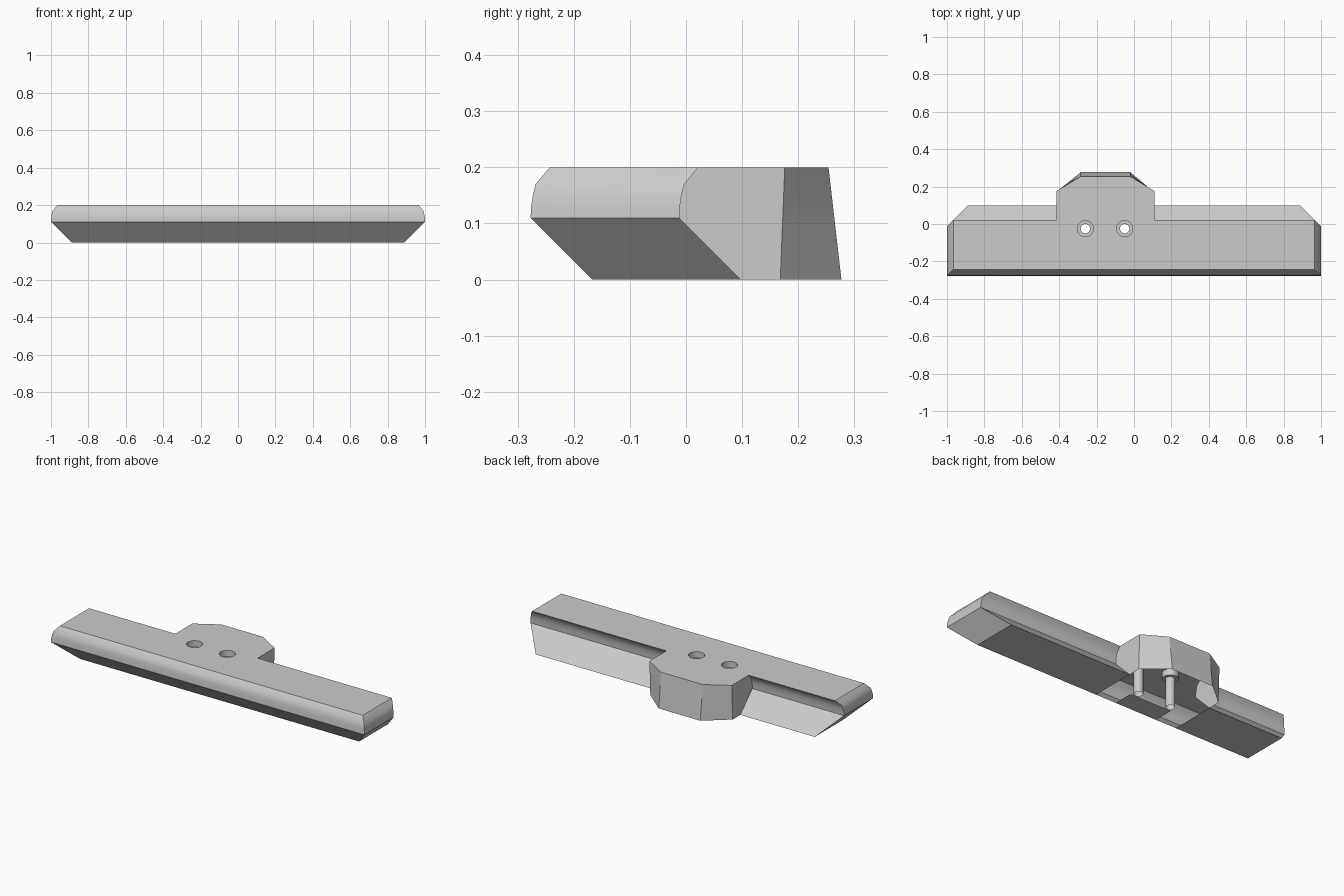
import bpy, bmesh, math

cube = bpy.data.objects.get("Cube")
if cube:
    bpy.data.objects.remove(cube, do_unlink=True)

# Single grey material
grey = bpy.data.materials.new("plain grey")
grey.use_nodes = True
colour = (0.6, 0.6, 0.6, 1)
grey.diffuse_color = colour
grey.node_tree.nodes["Principled BSDF"].inputs["Base Color"].default_value = colour

TOP = 0.2
# Height and inward offset of the edge profile
PROFILE = [(0, 0.11), (0.11, 0), (0.13, 0.001), (0.15, 0.004), (0.17, 0.009), (TOP, 0.034)]
BLOCK_L, BLOCK_R = 0.11, -0.415      # block sides
FLAT_L, FLAT_R = -0.02, -0.285       # flat part of the block's back
HOLES = [(-0.05, -0.025), (-0.26, -0.025)]


def outline(z, o):
    """Bar with a chamfered block at the back, at one height."""
    end, front, back = 1 - o, -0.277 + o, -0.012 + o
    corner = 0.168 + 0.04 * z
    rear = 0.277 - 0.115 * z
    points = [(-end, front), (BLOCK_R, front), (FLAT_R, front), (FLAT_L, front),
              (BLOCK_L, front), (end, front), (end, back), (BLOCK_L, back),
              (BLOCK_L, corner), (FLAT_L, rear), (FLAT_R, rear),
              (BLOCK_R, corner), (BLOCK_R, back), (-end, back)]
    return [(x, y, z) for x, y in points]


def add_ring(bm, points):
    return [bm.verts.new(p) for p in points]


def bridge(bm, lower, upper):
    n = len(lower)
    return [bm.faces.new((lower[i], lower[(i + 1) % n], upper[(i + 1) % n], upper[i]))
            for i in range(n)]


def edge_loop(bm, ring):
    result = []
    for i, v in enumerate(ring):
        other = ring[(i + 1) % len(ring)]
        result.append(bm.edges.get((v, other)) or bm.edges.new((v, other)))
    return result


def circle(centre, radius, z, sides=24):
    return [(centre[0] + radius * math.cos(math.tau * i / sides),
             centre[1] + radius * math.sin(math.tau * i / sides), z) for i in range(sides)]


bm = bmesh.new()

# Outer walls
rings = [add_ring(bm, outline(z, o)) for z, o in PROFILE]
for lower, upper in zip(rings, rings[1:]):
    bridge(bm, lower, upper)

# Underside of the two wings, open below the block
base = rings[0]
bm.faces.new([base[i] for i in (0, 13, 12, 1)])
bm.faces.new([base[i] for i in (4, 7, 6, 5)])

# Narrow strip under the front between the screw holes
inner = add_ring(bm, [(FLAT_R, -0.05, 0), (FLAT_L, -0.05, 0)])
bm.faces.new([base[2], inner[0], inner[1], base[3]])

# Stepped screw tubes
cap_edges = edge_loop(bm, rings[-1])
for hole in HOLES:
    tube = [add_ring(bm, circle(hole, r, z))
            for r, z in ((0.025, 0), (0.025, 0.165), (0.043, 0.165), (0.043, TOP))]
    for lower, upper in zip(tube, tube[1:]):
        bridge(bm, upper, lower)
    cap_edges += edge_loop(bm, tube[-1])

# Top face around the holes
bmesh.ops.triangle_fill(bm, edges=cap_edges, use_beauty=True, normal=(0, 0, 1))
for f in bm.faces:
    f.normal_update()
    if all(abs(v.co.z - TOP) < 1e-5 for v in f.verts) and f.normal.z < 0:
        f.normal_flip()

mesh = bpy.data.meshes.new("mounting_bar")
bm.to_mesh(mesh)
bm.free()
mesh.materials.append(grey)
bar = bpy.data.objects.new("mounting_bar", mesh)
bpy.context.collection.objects.link(bar)
bpy.ops.object.select_all(action='DESELECT')
bar.select_set(True)
bpy.context.view_layer.objects.active = bar
bpy.ops.object.shade_smooth_by_angle(angle=math.radians(30))
